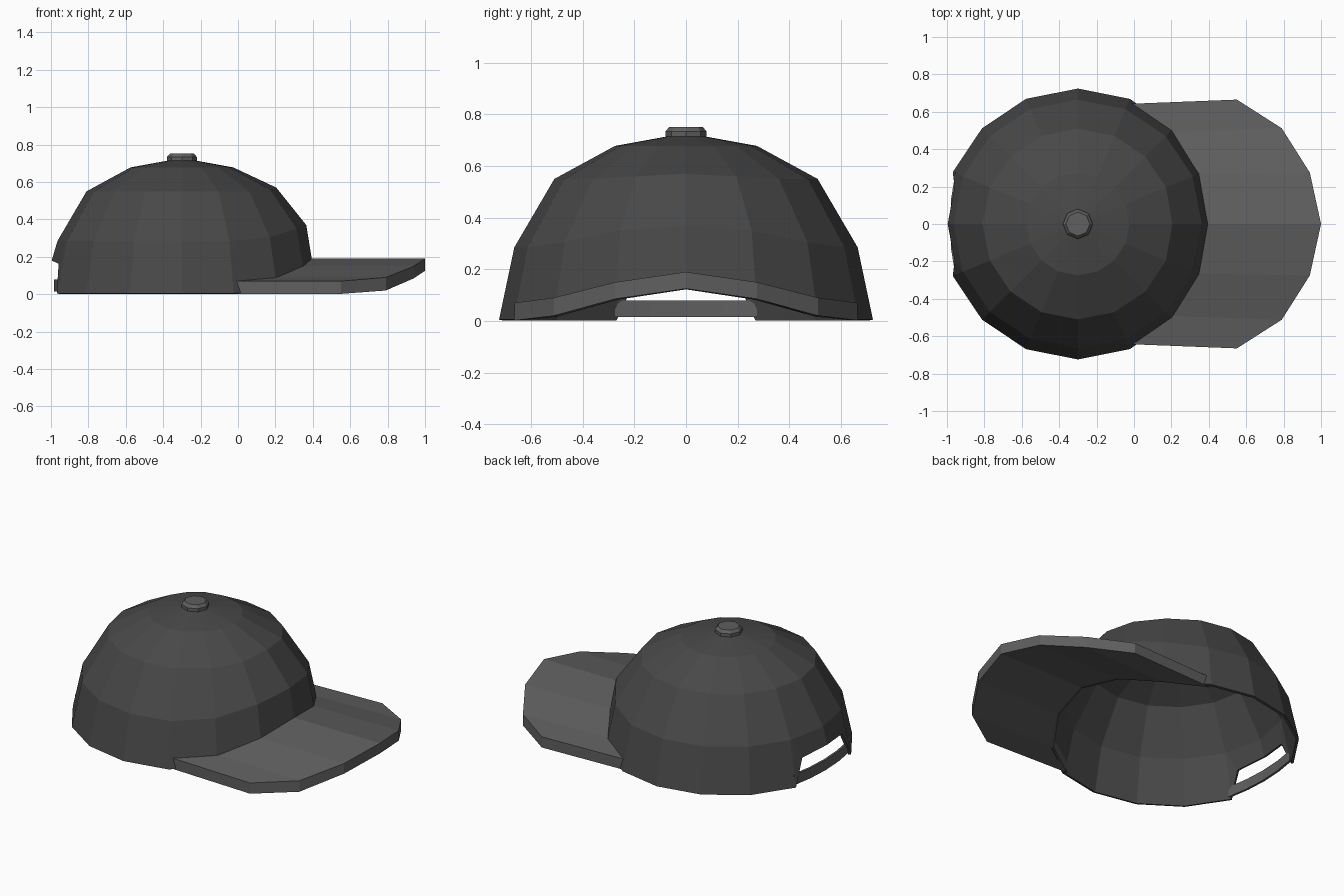
import bpy, bmesh
from math import sin, cos, pi

if "Cube" in bpy.data.objects:
    bpy.data.objects.remove(bpy.data.objects["Cube"])

CX, N = -0.3, 16


def material(name, v):
    m = bpy.data.materials.new(name)
    m.diffuse_color = (v, v, v, 1)
    m.use_nodes = True
    m.node_tree.nodes["Principled BSDF"].inputs["Base Color"].default_value = m.diffuse_color
    return m


dark, mid = material("dark_cloth", 0.065), material("grey_cloth", 0.115)


def make(name, verts, faces, mat):
    me = bpy.data.meshes.new(name)
    me.from_pydata(verts, [], faces)
    bm = bmesh.new()
    bm.from_mesh(me)
    bmesh.ops.recalc_face_normals(bm, faces=bm.faces)
    bm.to_mesh(me)
    bm.free()
    me.materials.append(mat)
    ob = bpy.data.objects.new(name, me)
    bpy.context.collection.objects.link(ob)
    return ob


def polar(r, k, z, n=N):
    a = 2 * pi * k / n
    return (CX + r * cos(a), r * sin(a), z)


# Heights by number of facets away from the front centre
brim_top = [0.19, 0.15, 0.09, 0.07]
brim_low = [0.125, 0.085, 0.02, 0.002]
ring1_z = [0.37, 0.35, 0.305]
ring2_z = [0.57, 0.56]


def rim_point(k):
    d = min(k, N - k)
    z = brim_low[d] if d < 3 else (0.18 if d == 8 else 0.005)
    return polar(0.725 - 0.16 * z, k, z)


def pick(table, k, default):
    d = min(k, N - k)
    return table[d] if d < len(table) else default


# Crown: faceted dome with arched front rim and rear opening
verts = [rim_point(k) for k in range(N)]
verts += [polar(0.665, k, pick(ring1_z, k, 0.285)) for k in range(N)]
verts += [polar(0.51 if k else 0.505, k, pick(ring2_z, k, 0.55)) for k in range(N)]
verts += [polar(0.275, k, 0.678) for k in range(N)]
top = len(verts)
verts += [(CX, 0, 0.728), (-0.959, 0.2, 0.163), (-0.959, -0.2, 0.163)]
faces = []
for k in range(N):
    j = (k + 1) % N
    for row in range(3):
        a, b = row * N, (row + 1) * N
        if row == 0 and k == 7:
            faces += [(7, top + 1, N + 7), (top + 1, 8, N + 8, N + 7)]
        elif row == 0 and k == 8:
            faces += [(9, N + 9, top + 2), (8, top + 2, N + 9, N + 8)]
        else:
            faces.append((a + k, a + j, b + j, b + k))
    faces.append((3 * N + k, 3 * N + j, top))
crown = make("crown", verts, faces, dark)
if max(crown.data.polygons, key=lambda p: p.center.z).normal.z < 0:
    crown.data.flip_normals()
solid = crown.modifiers.new("cloth_thickness", "SOLIDIFY")
solid.thickness, solid.offset = 0.016, -1


def ribbon(name, sections, mat):
    """Closed strip through four-cornered cross-sections."""
    v = [p for s in sections for p in s]
    f = [(0, 1, 2, 3), tuple(len(v) - i for i in (1, 2, 3, 4))]
    for s in range(len(sections) - 1):
        for i in range(4):
            j = (i + 1) % 4
            f.append((4 * s + i, 4 * s + j, 4 * s + 4 + j, 4 * s + 4 + i))
    return make(name, v, f, mat)


# Brim: arched slab from the crown rim to the rounded front edge
outer_x = [1.0, 0.94, 0.79, 0.55]
outer_y = [0, 0.275, 0.512, 0.665]
sections = []
for k in range(-3, 4):
    d, s = abs(k), (1 if k > 0 else -1)
    t, b, x, y = brim_top[d], brim_low[d], outer_x[d], s * outer_y[d]
    sections.append([polar(0.695, k, t), (x, y, t), (x, y, b), polar(0.695, k, b)])
ribbon("brim", sections, mid)

# Rear strap across the opening
sections = []
for x, y in [(-0.955, -0.275), (-0.977, -0.14), (-0.985, 0), (-0.977, 0.14), (-0.955, 0.275)]:
    sections.append([(x, y, 0.015), (x, y, 0.08), (x + 0.014, y, 0.08), (x + 0.014, y, 0.015)])
ribbon("rear_strap", sections, mid)

# Top button: bevelled octagon
verts = [polar(r, k, z, 8) for r, z in ((0.08, 0.71), (0.08, 0.734), (0.064, 0.752)) for k in range(8)]
faces = [tuple(range(8)), tuple(range(16, 24))]
for row in (0, 8):
    faces += [(row + k, row + (k + 1) % 8, row + 8 + (k + 1) % 8, row + 8 + k) for k in range(8)]
make("top_button", verts, faces, mid)
